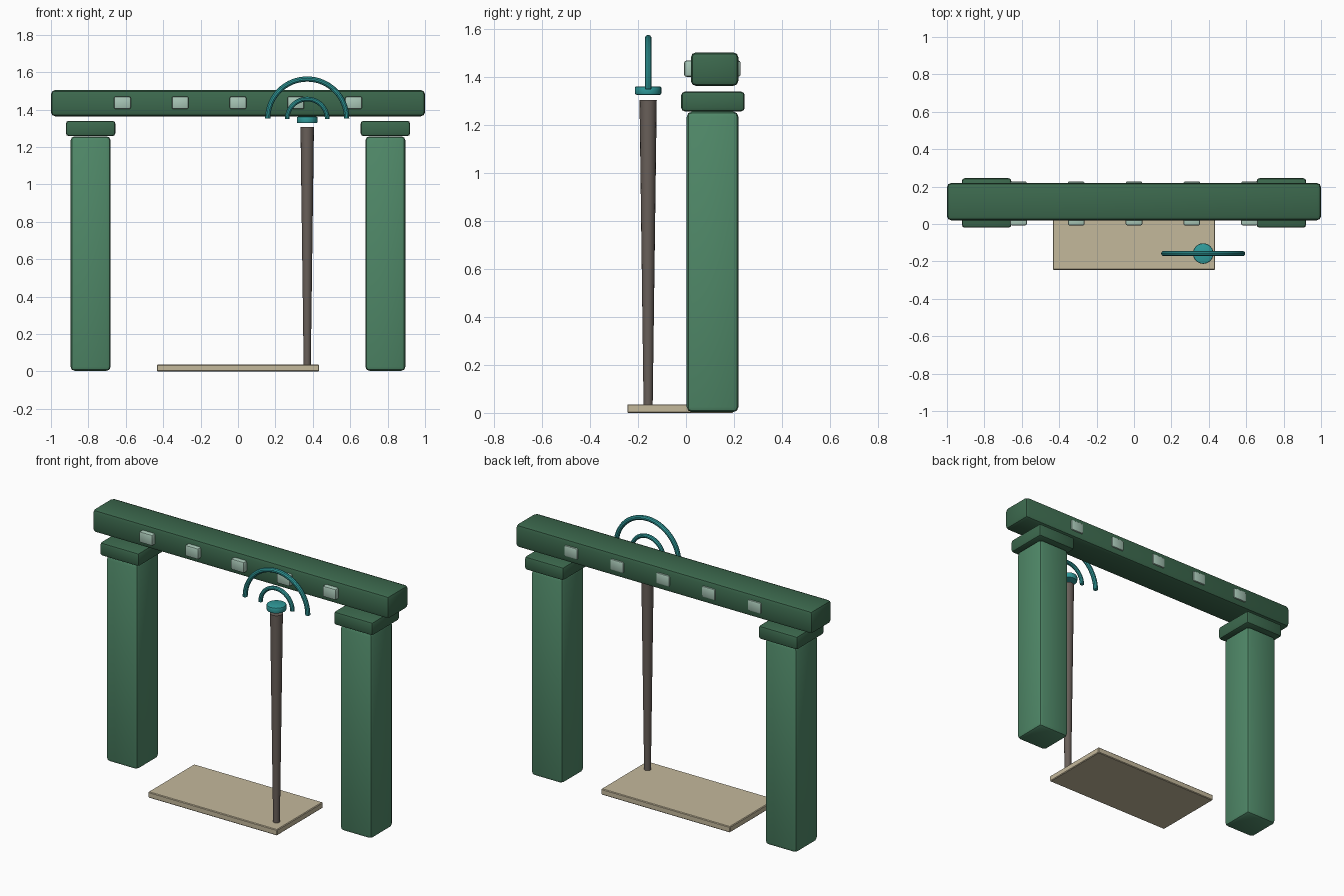
import bpy, bmesh
from math import pi, cos, sin, radians
from mathutils import Matrix, Vector

if "Cube" in bpy.data.objects:
    bpy.data.objects.remove(bpy.data.objects["Cube"])


def material(name, r, g, b):
    m = bpy.data.materials.new(name)
    m.diffuse_color = (r, g, b, 1)
    m.use_nodes = True
    m.node_tree.nodes["Principled BSDF"].inputs["Base Color"].default_value = m.diffuse_color
    return m


GREEN = material("green", 0.08, 0.25, 0.14)
DARK = material("dark_green", 0.045, 0.14, 0.075)
PALE = material("pale_green", 0.40, 0.58, 0.48)
TEAL = material("teal", 0.03, 0.33, 0.33)
WOOD = material("wood", 0.14, 0.115, 0.10)
SAND = material("sand", 0.55, 0.48, 0.33)


def finish(bm, name, mat):
    bmesh.ops.recalc_face_normals(bm, faces=bm.faces)
    me = bpy.data.meshes.new(name)
    bm.to_mesh(me)
    bm.free()
    me.materials.append(mat)
    ob = bpy.data.objects.new(name, me)
    bpy.context.collection.objects.link(ob)
    bpy.context.view_layer.objects.active = ob
    bpy.ops.object.select_all(action='DESELECT')
    ob.select_set(True)
    bpy.ops.object.shade_smooth_by_angle(angle=radians(35))
    return ob


def box(name, mat, lo, hi, bevel, segments=2):
    lo, hi = Vector(lo), Vector(hi)
    bm = bmesh.new()
    bmesh.ops.create_cube(bm, size=1, matrix=Matrix.Translation((lo + hi) / 2)
                          @ Matrix.Diagonal((*(hi - lo), 1)))
    bmesh.ops.bevel(bm, geom=bm.edges[:], offset=bevel, segments=segments,
                    profile=0.5, affect='EDGES')
    return finish(bm, name, mat)


def cylinder(name, mat, x, y, z0, z1, r0, r1, sides, bevel=0):
    bm = bmesh.new()
    bmesh.ops.create_cone(bm, cap_ends=True, segments=sides, radius1=r0, radius2=r1,
                          depth=z1 - z0, matrix=Matrix.Translation((x, y, (z0 + z1) / 2)))
    if bevel:
        rims = [e for e in bm.edges if abs(e.verts[0].co.z - e.verts[1].co.z) < 1e-5]
        bmesh.ops.bevel(bm, geom=rims, offset=bevel, segments=2, profile=0.5, affect='EDGES')
    return finish(bm, name, mat)


def arch(name, mat, x, y, z, radius, tube, steps=32, sides=10):
    # half ring standing in the xz plane, with closed ends
    bm = bmesh.new()
    rings = []
    for i in range(steps + 1):
        a = pi * i / steps
        ring = []
        for j in range(sides):
            t = 2 * pi * j / sides
            d = radius + tube * cos(t)
            ring.append(bm.verts.new((x + d * cos(a), y + tube * sin(t), z + d * sin(a))))
        rings.append(ring)
    for p, q in zip(rings, rings[1:]):
        for j in range(sides):
            k = (j + 1) % sides
            bm.faces.new((p[j], p[k], q[k], q[j]))
    bm.faces.new(rings[0])
    bm.faces.new(rings[-1])
    return finish(bm, name, mat)


# pillars with capitals
for side, cx in (("left", -0.788), ("right", 0.788)):
    box(side + "_pillar", GREEN, (cx - 0.107, 0.003, 0.003), (cx + 0.107, 0.219, 1.257), 0.022)
    box(side + "_capital", DARK, (cx - 0.132, -0.02, 1.258), (cx + 0.132, 0.245, 1.34), 0.015)

# floating lintel beam
box("lintel", DARK, (-1, 0.02, 1.364), (1, 0.219, 1.504), 0.022)

# studs on front and back of the lintel
for i in range(5):
    cx = (i - 2) * 0.309
    for side, y0, y1 in (("front", -0.008, 0.04), ("back", 0.19, 0.228)):
        box(f"{side}_stud_{i + 1}", PALE, (cx - 0.045, y0, 1.402), (cx + 0.045, y1, 1.47), 0.01)

# floor slab
box("floor_slab", SAND, (-0.434, -0.245, 0), (0.434, 0.197, 0.036), 0.004, 1)

# staff, floating disc and signal arches
SX, SY = 0.37, -0.158
cylinder("staff", WOOD, SX, SY, 0.03, 1.306, 0.019, 0.036, 16)
cylinder("staff_disc", TEAL, SX, SY, 1.327, 1.362, 0.055, 0.055, 24, 0.006)
arch("outer_arch", TEAL, SX, SY, 1.352, 0.211, 0.014)
arch("inner_arch", TEAL, SX, SY, 1.349, 0.107, 0.0125)
